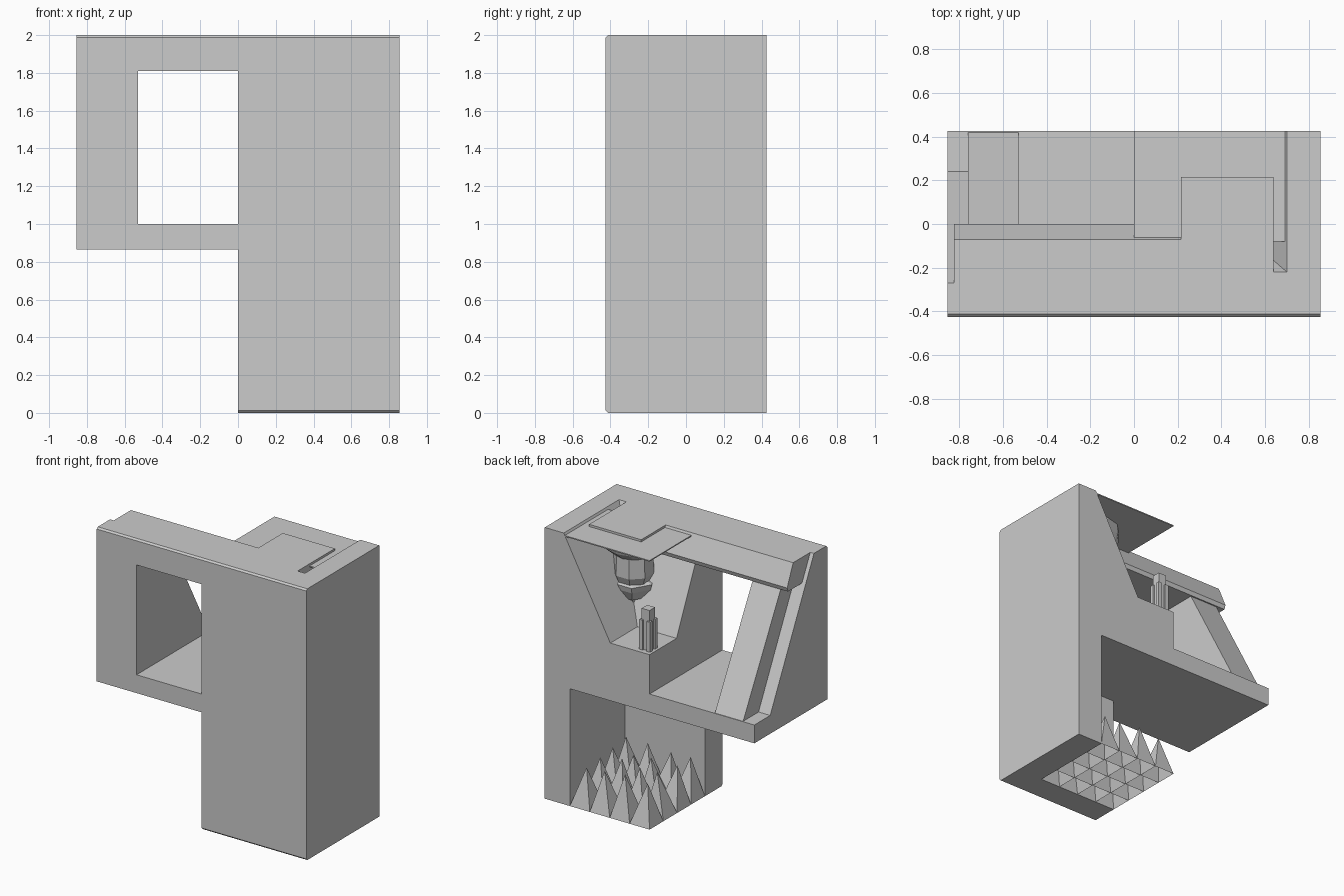
import bpy, bmesh, math, random
from mathutils import Vector

if "Cube" in bpy.data.objects:
    bpy.data.objects.remove(bpy.data.objects["Cube"])
random.seed(4)

def make(name, verts, faces):
    me = bpy.data.meshes.new(name)
    me.from_pydata(verts, [], faces)
    bm = bmesh.new(); bm.from_mesh(me)
    bmesh.ops.recalc_face_normals(bm, faces=bm.faces)
    bm.to_mesh(me); bm.free()
    ob = bpy.data.objects.new(name, me)
    bpy.context.collection.objects.link(ob)
    return ob

def loft(name, rings):
    # rings of equal point count joined by quads, capped at both ends
    n = len(rings[0])
    v = [p for r in rings for p in r]
    f = [list(range(n)), list(range(len(v) - n, len(v)))]
    for k in range(len(rings) - 1):
        for i in range(n):
            j = (i + 1) % n
            f.append([k*n + i, k*n + j, (k+1)*n + j, (k+1)*n + i])
    return make(name, v, f)

def side_prism(name, prof, x0, x1):
    # (y, z) profile extruded along x
    return loft(name, [[(x, y, z) for y, z in prof] for x in (x0, x1)])

def rect(x0, x1, y0, y1, z):
    return [(x0, y0, z), (x1, y0, z), (x1, y1, z), (x0, y1, z)]

def box(name, x0, x1, y0, y1, z0, z1):
    return loft(name, [rect(x0, x1, y0, y1, z0), rect(x0, x1, y0, y1, z1)])

def turned(name, cx, cy, prof, sides, rot=0.0):
    # (radius, z) profile around a vertical axis
    return loft(name, [[(cx + r*math.cos(rot + 2*math.pi*i/sides),
                         cy + r*math.sin(rot + 2*math.pi*i/sides), z)
                        for i in range(sides)] for r, z in prof])

def cut(ob, cutter):
    cutter.hide_render = True
    m = ob.modifiers.new("cut", 'BOOLEAN')
    m.object = cutter; m.operation = 'DIFFERENCE'; m.solver = 'EXACT'
    bpy.context.view_layer.objects.active = ob
    bpy.ops.object.modifier_apply(modifier=m.name)
    bpy.data.objects.remove(cutter)

X, Y, FLOOR, C = 0.855, 0.425, 1.0, 0.012

# tall right block with hopper-shaped niche above and spike pit below
tower = side_prism("tower_block",
                   [(-Y, C), (-Y+C, 0), (Y, 0), (Y, 2), (-Y+C, 2), (-Y, 2-C)], 0, X)
cut(tower, loft("niche_cutter", [rect(-.1, .32, .11, .7, 1.29),
                                 rect(-.1, .7535, -.266, .7, 2.1)]))
cut(tower, box("pit_cutter", -.1, .65, -.22, .6, -.1, .865))

# floor slab and left part of the frame
box("upper_floor", -X, 0, -Y, Y, .865, FLOOR)
side_prism("outer_side_wall",
           [(-Y, FLOOR), (.24, FLOOR), (-.27, 2), (-Y+C, 2), (-Y, 2-C)], -X, -.76)
side_prism("sloped_buttress",
           [(-Y, FLOOR), (.42, FLOOR), (-.02, 1.81), (-Y, 1.81)], -.76, -.53)

# ceiling beam over the window, continuing over the niche
side_prism("ceiling_beam",
           [(-Y, 1.81), (-.01, 1.81), (0, 1.84), (-.07, 2), (-Y+C, 2), (-Y, 2-C)], -.76, 0)
side_prism("ceiling_beam_end", [(-.25, 1.81), (-.01, 1.81), (0, 1.84), (-.07, 2), (-.27, 2)],
           -.825, -.76)
side_prism("niche_beam", [(-.22, 2), (-.13, 1.81), (-.01, 1.81), (0, 1.84), (-.07, 2)], 0, .64)

# thin roof sheet with the raised square plate
box("roof_sheet", 0, .70, -.08, Y, 1.976, 1.984)
box("roof_plate", .215, .64, -.075, .215, 1.98, 2)

# hanging nozzle
NX, NY = .4275, 0
turned("nozzle_dome", NX, NY, [(.225, 1.98), (.225, 1.9), (.2, 1.83), (.13, 1.77)], 12)
turned("nozzle_body", NX, NY, [(.135, 1.8), (.14, 1.63), (.115, 1.57)], 8, math.pi/8)
turned("nozzle_collar", NX, NY, [(.09, 1.59), (.15, 1.57), (.14, 1.53), (.10, 1.46)], 6)
turned("nozzle_tip", NX, NY, [(.07, 1.48), (.055, 1.38), (.02, 1.25)], 6)

# small post at the niche corner
PX, PY = .063, .348
box("post_core", PX-.032, PX+.032, PY-.032, PY+.032, 1.28, 1.59)
for i, (dx, dy) in enumerate([(1, 1), (1, -1), (-1, 1), (-1, -1)]):
    a, b = PX + dx*.03, PY + dy*.03
    box("post_rib_%d" % i, a-.014, a+.014, b-.014, b+.014, 1.28, 1.51)

# grid of open-bottomed spikes
N = 4
sx, sy = .65/N, .645/N
v, f = [], []
for i in range(N):
    for j in range(N):
        b = len(v)
        x0, y0 = i*sx, -.22 + j*sy
        v += rect(x0, x0+sx, y0, y0+sy, 0)
        v.append((x0 + sx/2 + random.uniform(-.02, .02),
                  y0 + sy/2 + random.uniform(-.02, .02), .3 + random.uniform(-.02, .02)))
        f += [[b+k, b+(k+1) % 4, b+4] for k in range(4)]
make("spikes", v, f)
